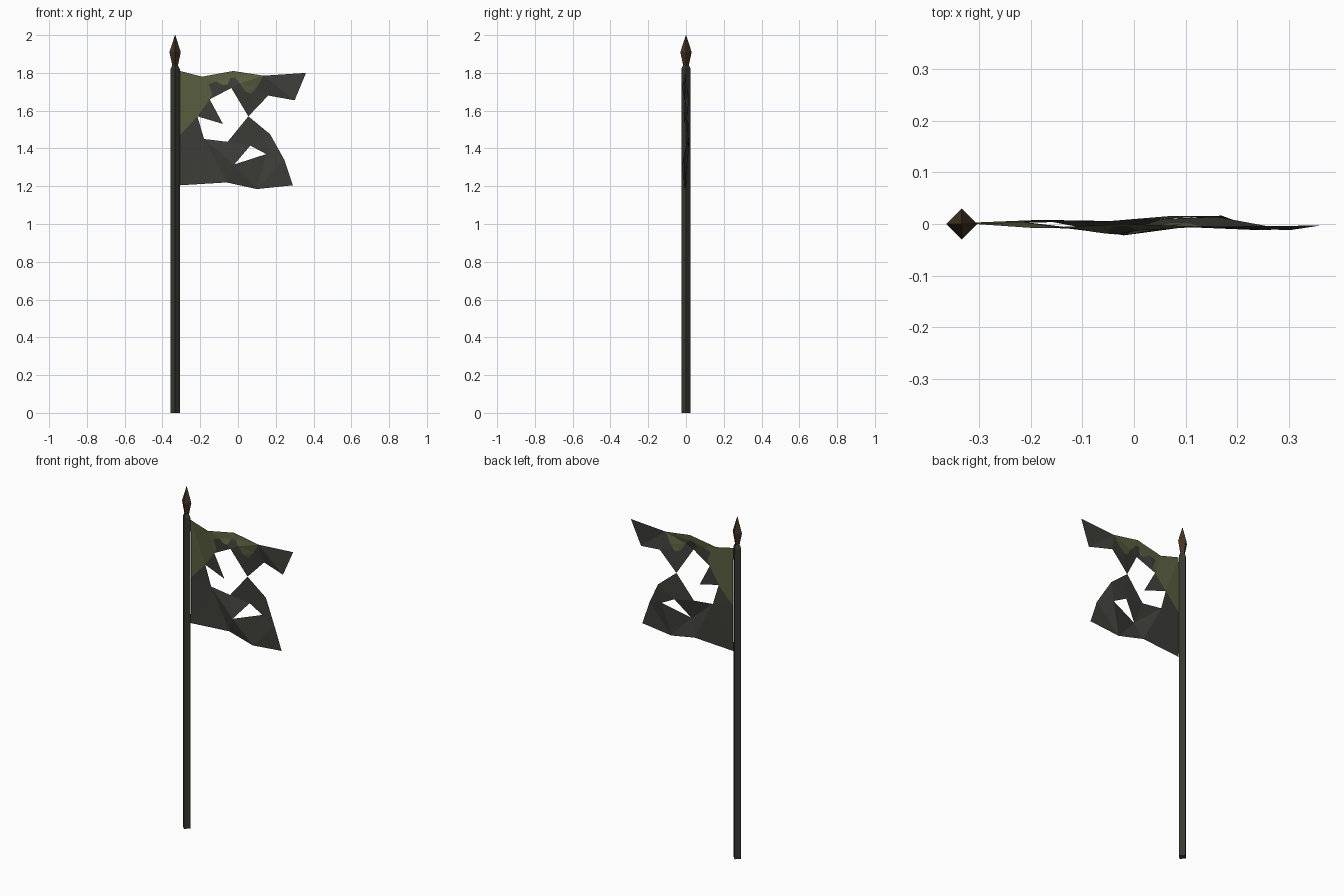
import bpy
import bmesh
import math
from mathutils import Vector
from mathutils.geometry import delaunay_2d_cdt

cube = bpy.data.objects.get("Cube")
if cube:
    bpy.data.objects.remove(cube, do_unlink=True)

POLE_X = -0.333


def material(name, color):
    mat = bpy.data.materials.new(name)
    mat.use_nodes = True
    mat.diffuse_color = (*color, 1)
    bsdf = next(n for n in mat.node_tree.nodes if n.type == 'BSDF_PRINCIPLED')
    bsdf.inputs["Base Color"].default_value = (*color, 1)
    bsdf.inputs["Roughness"].default_value = 0.9
    return mat


dark_wood = material("dark_wood", (0.038, 0.041, 0.030))
rust_brown = material("rust_brown", (0.055, 0.032, 0.017))
dark_cloth = material("dark_cloth", (0.046, 0.046, 0.040))
green_cloth = material("moss_green_cloth", (0.100, 0.112, 0.050))


def add_object(name, bm, mats):
    mesh = bpy.data.meshes.new(name)
    bm.to_mesh(mesh)
    bm.free()
    for mat in mats:
        mesh.materials.append(mat)
    obj = bpy.data.objects.new(name, mesh)
    bpy.context.collection.objects.link(obj)
    return obj


def square_lathe(name, profile, mat):
    """Four-sided turned shape from (radius, height) pairs."""
    bm = bmesh.new()
    rings = []
    for radius, z in profile:
        corners = [math.pi / 2 * i for i in range(4)]
        rings.append([bm.verts.new((POLE_X + radius * math.cos(a),
                                    radius * math.sin(a), z)) for a in corners])
    for low, high in zip(rings, rings[1:]):
        for i in range(4):
            j = (i + 1) % 4
            bm.faces.new((low[i], low[j], high[j], high[i]))
    bm.faces.new(reversed(rings[0]))
    bm.faces.new(rings[-1])
    bmesh.ops.remove_doubles(bm, verts=bm.verts, dist=0.0001)
    return add_object(name, bm, [mat])


# Pole and its spear-shaped finial
square_lathe("pole", [(0.025, 0), (0.025, 1.82), (0.015, 1.84)], dark_wood)
square_lathe("spear_finial", [(0.015, 1.84), (0.03, 1.91), (0.001, 2)], rust_brown)

# Torn cloth: rim, large tear and small tear as (x, depth, z)
rim = [(-.307, 0, 1.81), (-.19, -.008, 1.78), (-.025, 0, 1.81),
       (.135, -.005, 1.785), (.36, -.003, 1.8), (.3, -.012, 1.655),
       (.16, .014, 1.68), (.055, .01, 1.57), (.17, .016, 1.475),
       (.245, -.012, 1.34), (.29, -.01, 1.205), (.1, -.006, 1.185),
       (-.06, .006, 1.22), (-.307, 0, 1.205)]
large_tear = [(.055, .01, 1.57), (-.035, -.02, 1.72), (-.15, -.006, 1.66),
              (-.08, -.012, 1.53), (-.215, .004, 1.57), (-.18, .008, 1.45),
              (-.055, .005, 1.435)]
small_tear = [(.065, .015, 1.415), (.15, .012, 1.37), (-.02, -.022, 1.315)]

# Scalloped lower border of the green stain, from pole to top edge
stain_border = [(-.307, 1.47), (-.215, 1.57), (-.15, 1.66), (-.135, 1.69),
                (-.155, 1.74), (-.115, 1.755), (-.08, 1.735), (-.055, 1.74),
                (-.04, 1.775), (-.015, 1.775), (.01, 1.745), (.04, 1.7),
                (.07, 1.69), (.1, 1.725), (.135, 1.785)]


def flat(loop):
    return [Vector((x, z)) for x, _, z in loop]


def inside(p, loop):
    hit = False
    for a, b in zip(loop, loop[1:] + loop[:1]):
        if (a.y > p.y) != (b.y > p.y):
            if p.x < a.x + (p.y - a.y) / (b.y - a.y) * (b.x - a.x):
                hit = not hit
    return hit


knots = rim + large_tear + small_tear


def depth(p):
    """Smooth billow of the cloth, following the known rim depths."""
    weights = [1 / ((p.x - x) ** 2 + (p.y - z) ** 2 + 1e-7) ** 1.5
               for x, _, z in knots]
    return sum(w * k[1] for w, k in zip(weights, knots)) / sum(weights)


border = [Vector(p) for p in stain_border]
stain = border + [flat(rim)[i] for i in (2, 1, 0)]
points, edges = [], []
for loop, closed in ((flat(rim), True), (flat(large_tear), True),
                     (flat(small_tear), True), (border, False)):
    start, n = len(points), len(loop)
    points += loop
    edges += [(start + i, start + (i + 1) % n) for i in range(n if closed else n - 1)]

coords, _, triangles, *_ = delaunay_2d_cdt(points, edges, [], 0, 0.0005)
bm = bmesh.new()
verts = [bm.verts.new((p.x, depth(p), p.y)) for p in coords]
for tri in triangles:
    centre = sum((coords[i] for i in tri), Vector((0, 0))) / len(tri)
    torn = inside(centre, flat(large_tear)) or inside(centre, flat(small_tear))
    if inside(centre, flat(rim)) and not torn:
        face = bm.faces.new([verts[i] for i in tri])
        face.material_index = int(inside(centre, stain))
bmesh.ops.delete(bm, geom=[v for v in bm.verts if not v.link_faces], context='VERTS')
for face in bm.faces:
    face.normal_update()
    if face.normal.y > 0:
        face.normal_flip()
add_object("torn_flag", bm, [dark_cloth, green_cloth])
